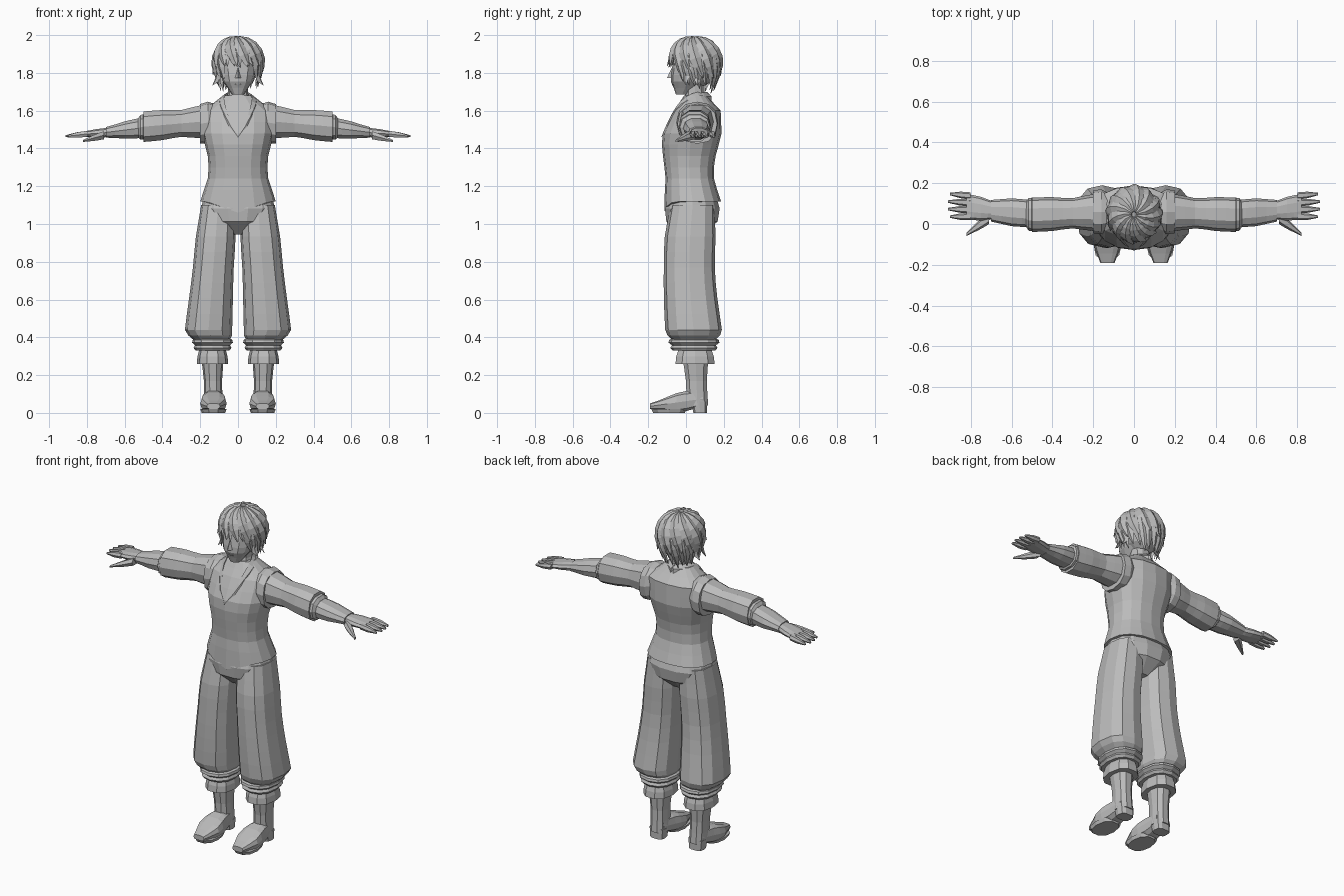
import bpy, bmesh, math, random
from mathutils import Vector

random.seed(4)
if "Cube" in bpy.data.objects:
    bpy.data.objects.remove(bpy.data.objects["Cube"])

grey = bpy.data.materials.new("plain grey")
grey.use_nodes = True
grey.diffuse_color = (.5, .5, .5, 1)
grey.node_tree.nodes["Principled BSDF"].inputs["Base Color"].default_value = grey.diffuse_color


def finish(name, bm, mirror=False):
    """Turn a bmesh into a flat-shaded object, optionally mirrored left to right."""
    bmesh.ops.recalc_face_normals(bm, faces=bm.faces)
    mesh = bpy.data.meshes.new(name)
    bm.to_mesh(mesh)
    bm.free()
    mesh.materials.append(grey)
    obj = bpy.data.objects.new(name, mesh)
    bpy.context.collection.objects.link(obj)
    if mirror:
        obj.modifiers.new("mirror", "MIRROR").use_mirror_merge = False
    return obj


def skin_rings(bm, rings):
    """Bridge successive rings of points and cap both ends."""
    loops = [[bm.verts.new(point) for point in ring] for ring in rings]
    count = len(loops[0])
    for lower, upper in zip(loops, loops[1:]):
        for i in range(count):
            j = (i + 1) % count
            bm.faces.new((lower[i], lower[j], upper[j], upper[i]))
    bm.faces.new(loops[0])
    bm.faces.new(loops[-1])


def spline(keys, t):
    """Smooth value at t through evenly spaced keys."""
    last = len(keys) - 1
    if last == 0:
        return keys[0]
    i = min(int(t * last), last - 1)
    u = t * last - i
    before, a, b, after = (keys[max(0, min(last, i + step))] for step in (-1, 0, 1, 2))
    slope_a, slope_b = (b - before) / 2, (after - a) / 2
    ease = u * u * (3 - 2 * u)
    return (a + (b - a) * ease + slope_a * u * (1 - u) ** 2
            - slope_b * u * u * (1 - u))


def loft(name, start, end, widths, ratios=(1,), bow=0, sides=10, power=.85,
         detail=1, mirror=False):
    """Rounded tube from start to end; ratios give depth over width, bow bends it in y."""
    start, end = Vector(start), Vector(end)
    span = end - start
    main = max(range(3), key=lambda axis: abs(span[axis]))
    across, deep = [axis for axis in range(3) if axis != main]
    steps = detail * (len(widths) - 1)
    rings = []
    for step in range(steps + 1):
        t = step / steps
        width = spline(widths, t)
        depth = width * spline(ratios, t)
        ring = []
        for i in range(sides):
            angle = math.tau * i / sides
            c, s = math.cos(angle), math.sin(angle)
            point = start + span * t
            point.y += bow * math.sin(math.pi * t)
            point[across] += width * math.copysign(abs(c) ** power, c)
            point[deep] += depth * math.copysign(abs(s) ** power, s)
            ring.append(point)
        rings.append(ring)
    bm = bmesh.new()
    skin_rings(bm, rings)
    return finish(name, bm, mirror)


def sweep(bm, points, size, outward, fullness=.12, flatness=.5):
    """Sweep a flat diamond along points, swelling and then tapering to a tip."""
    rings = []
    last = len(points) - 1
    for i, point in enumerate(points):
        along = (points[min(i + 1, last)] - points[max(i - 1, 0)]).normalized()
        side = along.cross(outward(point)).normalized()
        up = side.cross(along)
        swell = fullness + (1 - fullness) * i / last
        width = size * (.05 + math.sin(math.pi * swell))
        rings.append([point + side * width, point + up * width * flatness,
                      point - side * width, point - up * width * flatness])
    skin_rings(bm, rings)


# Vest with a pointed front hem, and its shoulder yoke
vest = loft("vest", (0, .035, 1.12), (0, .06, 1.6), (.2, .16, .16, .19, .19),
            (.75, .8, .87, .82, .65), bow=-.03, sides=16, detail=2)
for vert in vest.data.vertices:
    if vert.co.z < 1.13 and vert.co.y < 0:
        vert.co.z -= .06 * max(0, 1 - abs(vert.co.x) / .17)
loft("vest_yoke", (0, .06, 1.6), (0, .05, 1.68), (.19, .13, .08), (.65, .7, .75), sides=16)
loft("armhole_edge", (.12, .06, 1.545), (.2, .06, 1.53), (.09, .11, .105), sides=12, mirror=True)

# Lapels running from the nape to the point of the neckline
bm = bmesh.new()
path = []
for i in range(10):
    t = i / 9
    path.append(Vector((.088 * math.sin(math.pi * t) ** .7, .125 - .255 * t, 1.67 - .21 * t ** 3)))
sweep(bm, path, .032, lambda p: Vector((p.x, p.y - .05, .03)), fullness=.4, flatness=.4)
finish("lapel", bm, mirror=True)

# Baggy trousers
loft("hips", (0, .03, .945), (0, .035, 1.15), (.07, .165, .195, .18), (.9, .7), sides=14)
loft("trouser_leg", (.156, .04, .44), (.105, .035, 1.1), (.125, .116, .108, .105, .09),
     (1.2, 1.3), bow=-.02, sides=12, power=.8, detail=2, mirror=True)
loft("trouser_tuck", (.138, .042, .38), (.156, .04, .44), (.09, .116, .125), (1.2,),
     sides=12, power=.8, mirror=True)
loft("gathered_hem", (.135, .042, .33), (.135, .042, .4), (.09, .1, .093, .108, .105, .085),
     (1.25,), sides=12, mirror=True)

# Boots
loft("boot_cuff", (.135, .048, .26), (.135, .048, .335), (.083, .08, .07), (1.3,), mirror=True)
loft("boot_shaft", (.13, .06, .04), (.135, .05, .3), (.05, .048, .06), (1.2,),
     detail=2, mirror=True)
loft("boot_foot", (.13, .09, .075), (.13, -.19, .035), (.045, .058, .07, .035),
     (.9, .95, .55, .45), power=.65, detail=2, mirror=True)
loft("boot_sole", (.13, -.09, 0), (.13, -.09, .02), (.062, .07), (1.4,), mirror=True)
loft("boot_heel", (.13, .075, 0), (.13, .07, .06), (.044, .05), (.85,), power=.65, mirror=True)

# Sleeves and forearms
loft("sleeve", (.1, .06, 1.55), (.5, .045, 1.515), (.07, .09, .074, .083, .084),
     detail=2, mirror=True)
loft("sleeve_band", (.49, .046, 1.515), (.53, .048, 1.51), (.07, .082, .08, .06), (.85,),
     mirror=True)
loft("forearm", (.5, .05, 1.51), (.7, .065, 1.485), (.066, .068, .053), (.85, .7, .55),
     detail=2, mirror=True)

# Hands
loft("palm", (.68, .065, 1.485), (.82, .085, 1.475), (.042, .058, .062), (.6, .4, .25),
     detail=2, mirror=True)
for i, finger in enumerate(("index", "middle", "ring", "little")):
    y = .036 + .034 * i
    loft(finger + "_finger", (.8, y, 1.477), (.917 - .01 * abs(i - 1.5), y + .003 * i, 1.465),
         (.017, .016, .006), sides=6, detail=2, mirror=True)
loft("thumb", (.71, .03, 1.47), (.82, -.05, 1.44), (.03, .022, .008), (.8,), sides=6,
     detail=2, mirror=True)

# Head, neck and face
loft("neck", (0, .05, 1.62), (0, .045, 1.77), (.07, .053, .052))
loft("head", (0, -.02, 1.685), (0, .05, 1.96), (.03, .08, .095, .093, .05), (1.1,),
     bow=.015, sides=12, detail=2)
loft("nose", (0, -.062, 1.772), (0, -.062, 1.84), (.026, .005), (1.5,), sides=4)
loft("lips", (0, -.06, 1.728), (0, -.06, 1.748), (.015, .024, .017), (.6,), sides=8)

# Hair cap
centre = Vector((0, .047, 1.845))
bm = bmesh.new()
bmesh.ops.create_uvsphere(bm, u_segments=14, v_segments=8, radius=.115)
for vert in bm.verts:
    vert.co.z *= 1.1
    vert.co += centre + Vector((0, .012, .005))
finish("hair_cap", bm)


def away_from_head(point):
    return point - centre


def lock(bm, angle, low, size, lift, twist):
    """Lock from the crown that rounds the skull, then hangs down to height low."""
    reach = centre.z - low
    arc = math.pi / 2
    path = []
    for i in range(8):
        t = i / 7
        turn = .1 + t * (arc + 10 * max(reach, 0))
        heading = angle + twist * (t - .7)
        drop = max(0, turn - arc) / 10
        radius = .122 * lift * math.sin(min(turn, arc)) * (1 - 14 * drop * drop)
        if i == 7:
            radius *= 1.08
        height = .135 * lift * math.cos(min(turn, arc)) - drop
        path.append(centre + Vector((radius * math.sin(heading),
                                     -radius * math.cos(heading) * 1.06, height)))
    sweep(bm, path, size, away_from_head)


# Swirling under layer, longer towards the nape, and a shorter top layer
bm = bmesh.new()
for i in range(22):
    angle = math.tau * i / 22 + random.uniform(-.06, .06)
    front = math.cos(angle)
    low = 1.845 if front > .7 else 1.735 + .03 * front
    lock(bm, angle, low + random.uniform(-.01, .02), .03, 1, .45)
for i in range(13):
    angle = math.tau * (i + .5) / 13
    low = 1.86 if math.cos(angle) > .5 else 1.8
    lock(bm, angle, low + random.uniform(-.02, .03), .034, 1.06, .7)

# Flicked locks beside the jaw
for side in (-1, 1):
    for y in (0, .06):
        path = [Vector((side * (.1 + .035 * (i / 4) ** 3), y, 1.83 - .024 * i)) for i in range(5)]
        sweep(bm, path, .022, away_from_head)
finish("hair_locks", bm)
